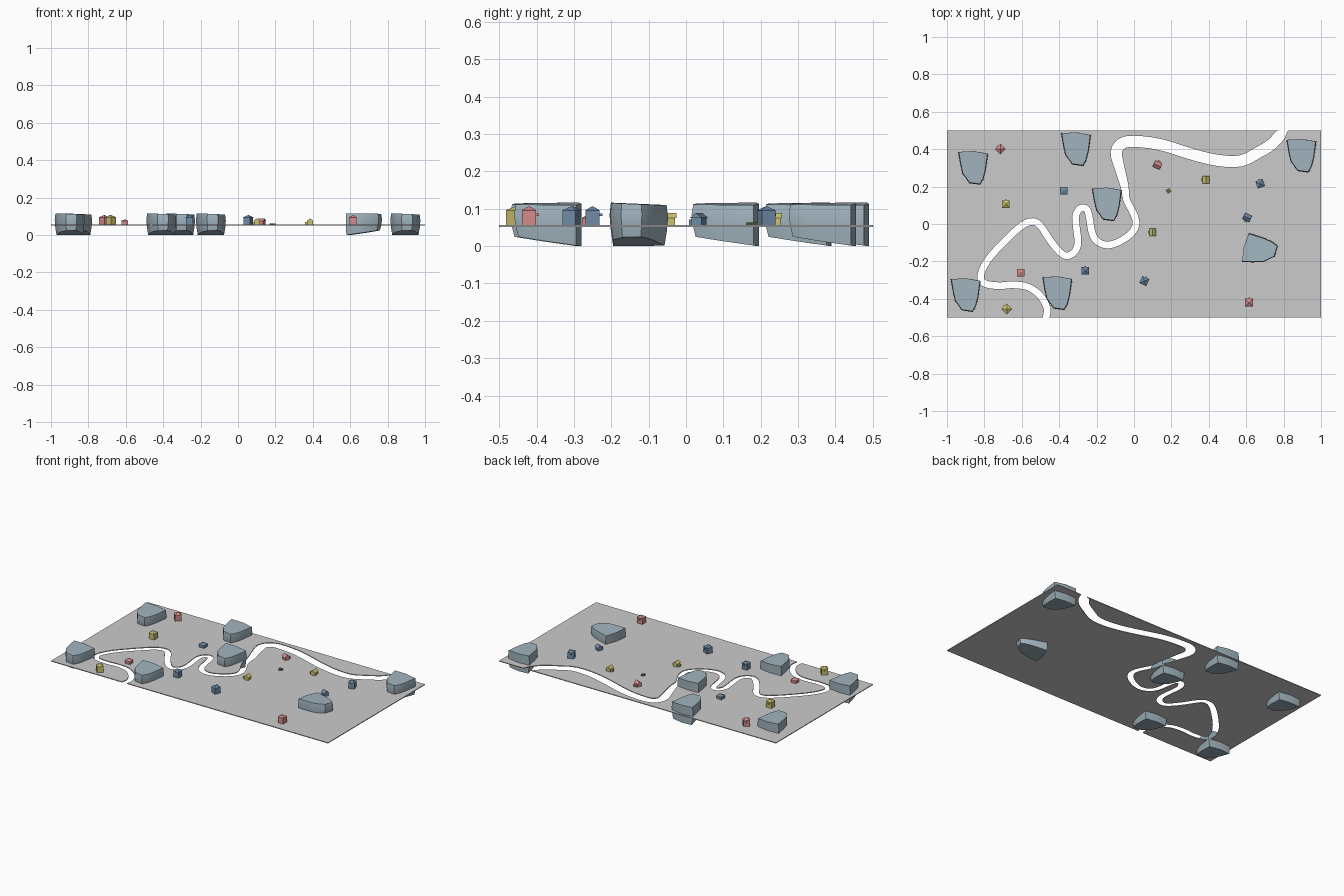
import bpy, bmesh, math
from mathutils import Vector, Matrix

if "Cube" in bpy.data.objects:
    bpy.data.objects.remove(bpy.data.objects["Cube"])

BASE, TOP = 0.051, 0.056


def material(name, rgb):
    m = bpy.data.materials.new(name)
    m.diffuse_color = (*rgb, 1)
    m.use_nodes = True
    m.node_tree.nodes["Principled BSDF"].inputs["Base Color"].default_value = m.diffuse_color
    return m


MATS = {
    "red": material("red", (0.66, 0.26, 0.26)),
    "yellow": material("yellow", (0.60, 0.54, 0.16)),
    "blue": material("blue", (0.16, 0.26, 0.38)),
    "green": material("green", (0.12, 0.14, 0.05)),
}
STONE = material("stone", (0.36, 0.46, 0.52))


def finish(name, bm, mat=None):
    bmesh.ops.recalc_face_normals(bm, faces=bm.faces)
    me = bpy.data.meshes.new(name)
    bm.to_mesh(me)
    bm.free()
    if mat:
        me.materials.append(mat)
    ob = bpy.data.objects.new(name, me)
    bpy.context.collection.objects.link(ob)
    return ob


# river centre line, from the back edge to the front edge
PATH = [(.80, .5), (.74, .43), (.66, .38), (.57, .337), (.45, .34), (.32, .37),
        (.14, .425), (0, .442), (-.065, .43), (-.095, .385), (-.08, .31),
        (-.05, .2), (-.04, .13), (0, .05), (.01, -.005), (-.02, -.055),
        (-.09, -.1), (-.15, -.112), (-.2, -.09), (-.225, -.045), (-.238, .03),
        (-.252, .078), (-.285, .085), (-.31, .05), (-.31, 0), (-.3, -.095),
        (-.315, -.145), (-.355, -.17), (-.397, -.15), (-.45, -.085),
        (-.5, -.01), (-.54, .013), (-.595, -.005), (-.68, -.08),
        (-.78, -.19), (-.82, -.275), (-.798, -.318), (-.72, -.33),
        (-.65, -.325), (-.565, -.337), (-.5, -.385), (-.465, -.45), (-.47, -.5)]


def river_banks():
    p = [Vector(c) for c in PATH]
    p = [2 * p[0] - p[1]] + p + [2 * p[-1] - p[-2]]
    right, left = [], []
    n = len(PATH) - 1
    for i in range(n):
        a, b, c, d = p[i:i + 4]
        for k in range(3 if i < n - 1 else 4):
            t = k / 3
            pos = 0.5 * (2 * b + (c - a) * t + (2 * a - 5 * b + 4 * c - d) * t * t
                         + (3 * b - a - 3 * c + d) * t ** 3)
            tan = 0.5 * ((c - a) + 2 * (2 * a - 5 * b + 4 * c - d) * t
                         + 3 * (3 * b - a - 3 * c + d) * t * t)
            side = Vector((tan.y, -tan.x)).normalized()
            u = i + t
            w = 0.06 - 0.024 * min(1, max(0, (u - 9.5) / 2))
            for bank, s in ((right, 1), (left, -1)):
                q = pos + side * w * 0.5 * s
                q.y = max(-0.497, min(0.497, q.y))
                bank.append(q)
    for bank in (right, left):
        bank[0].y, bank[-1].y = 0.5, -0.5
    return right, left


def slab(name, outline):
    bm = bmesh.new()
    f = bm.faces.new([bm.verts.new((x, y, BASE)) for x, y in outline])
    ext = bmesh.ops.extrude_face_region(bm, geom=[f], use_keep_orig=True)
    for v in ext["geom"]:
        if isinstance(v, bmesh.types.BMVert):
            v.co.z = TOP
    finish(name, bm)


# land on both sides of the river
right, left = river_banks()
slab("land_west", right + [(-1, -.5), (-1, .5)])
slab("land_east", left + [(1, -.5), (1, .5)])

# boulders: lofted tapered outline, sunk through the land
OUTLINE = [(-.08, .085), (0, .09), (.08, .076), (.068, -.01), (.055, -.06),
           (.038, -.09), (-.02, -.082), (-.058, -.03), (-.07, .025)]


def boulder(x, y, turn):
    bm = bmesh.new()
    rings = []
    for t, s in ((0, .88), (.35, .96), (.7, 1), (1, .95)):
        ring = []
        for px, py in OUTLINE:
            low = max(0, 0.012 - 0.14 * py)
            high = 0.113 - 0.04 * px
            ring.append(bm.verts.new((px * s, py * (s if py < 0 else 1),
                                      low + (high - low) * t)))
        rings.append(ring)
    n = len(OUTLINE)
    for a, b in zip(rings, rings[1:]):
        for i in range(n):
            j = (i + 1) % n
            bm.faces.new((a[i], a[j], b[j], b[i]))
    bm.faces.new(rings[0][::-1])
    bm.faces.new(rings[-1])
    ob = finish("boulder", bm, STONE)
    ob.location = (x, y, 0)
    ob.rotation_euler.z = math.radians(turn)
    bpy.context.view_layer.objects.active = ob
    ob.select_set(True)
    bpy.ops.object.shade_smooth_by_angle(angle=math.radians(40))
    ob.select_set(False)


for x, y, turn in [(-.86, .3, 0), (-.31, .4, 0), (-.145, .105, 0), (.895, .365, 0),
                   (-.90, -.38, 0), (-.41, -.37, 0), (.675, -.14, 80)]:
    boulder(x, y, turn)


# houses
def box(bm, size, centre):
    bmesh.ops.create_cube(bm, size=1, matrix=Matrix.Translation(centre)
                          @ Matrix.Diagonal((*size, 1)))


def house(kind, colour, x, y, turn):
    bm = bmesh.new()
    if kind == "tower":
        # square walls, pyramid roof and a small side sign
        box(bm, (.038, .038, .04), (0, 0, .02))
        bmesh.ops.create_cone(bm, cap_ends=True, segments=4, radius1=.029, radius2=0,
                              depth=.012, matrix=Matrix.Translation((0, 0, .046))
                              @ Matrix.Rotation(math.pi / 4, 4, "Z"))
        box(bm, (.008, .008, .007), (0, .022, .029))
    elif kind == "hut":
        # low square walls with a shallow pyramid roof
        box(bm, (.036, .036, .02), (0, 0, .01))
        bmesh.ops.create_cone(bm, cap_ends=True, segments=4, radius1=.029, radius2=0,
                              depth=.009, matrix=Matrix.Translation((0, 0, .0245))
                              @ Matrix.Rotation(math.pi / 4, 4, "Z"))
    elif kind == "cottage":
        # gabled house with a porch
        box(bm, (.03, .032, .021), (0, 0, .0105))
        ends = [[bm.verts.new((px, py, pz)) for px, pz in
                 ((-.018, .020), (.018, .020), (0, .034))] for py in (-.02, .02)]
        bm.faces.new(ends[0])
        bm.faces.new(ends[1][::-1])
        for i in range(3):
            j = (i + 1) % 3
            bm.faces.new((ends[0][i], ends[0][j], ends[1][j], ends[1][i]))
        box(bm, (.012, .014, .016), (-.02, 0, .008))
    else:
        box(bm, (.024, .024, .008), (0, 0, .004))
    ob = finish(kind, bm, MATS[colour])
    ob.location = (x, y, TOP - .001)
    ob.rotation_euler.z = math.radians(turn)


for args in [("tower", "red", -.715, .40, 45), ("cottage", "red", .125, .315, -115),
             ("hut", "red", -.605, -.26, 0), ("tower", "red", .615, -.42, 0),
             ("tower", "yellow", -.685, .105, 0), ("tower", "yellow", -.68, -.455, 45),
             ("cottage", "yellow", .385, .237, 0), ("cottage", "yellow", .10, -.045, 0),
             ("hut", "blue", -.375, .177, 0), ("tower", "blue", -.26, -.25, 0),
             ("tower", "blue", .055, -.305, -25), ("tower", "blue", .675, .215, 20),
             ("cottage", "blue", .605, .035, 65), ("well", "green", .185, .177, 30)]:
    house(*args)
